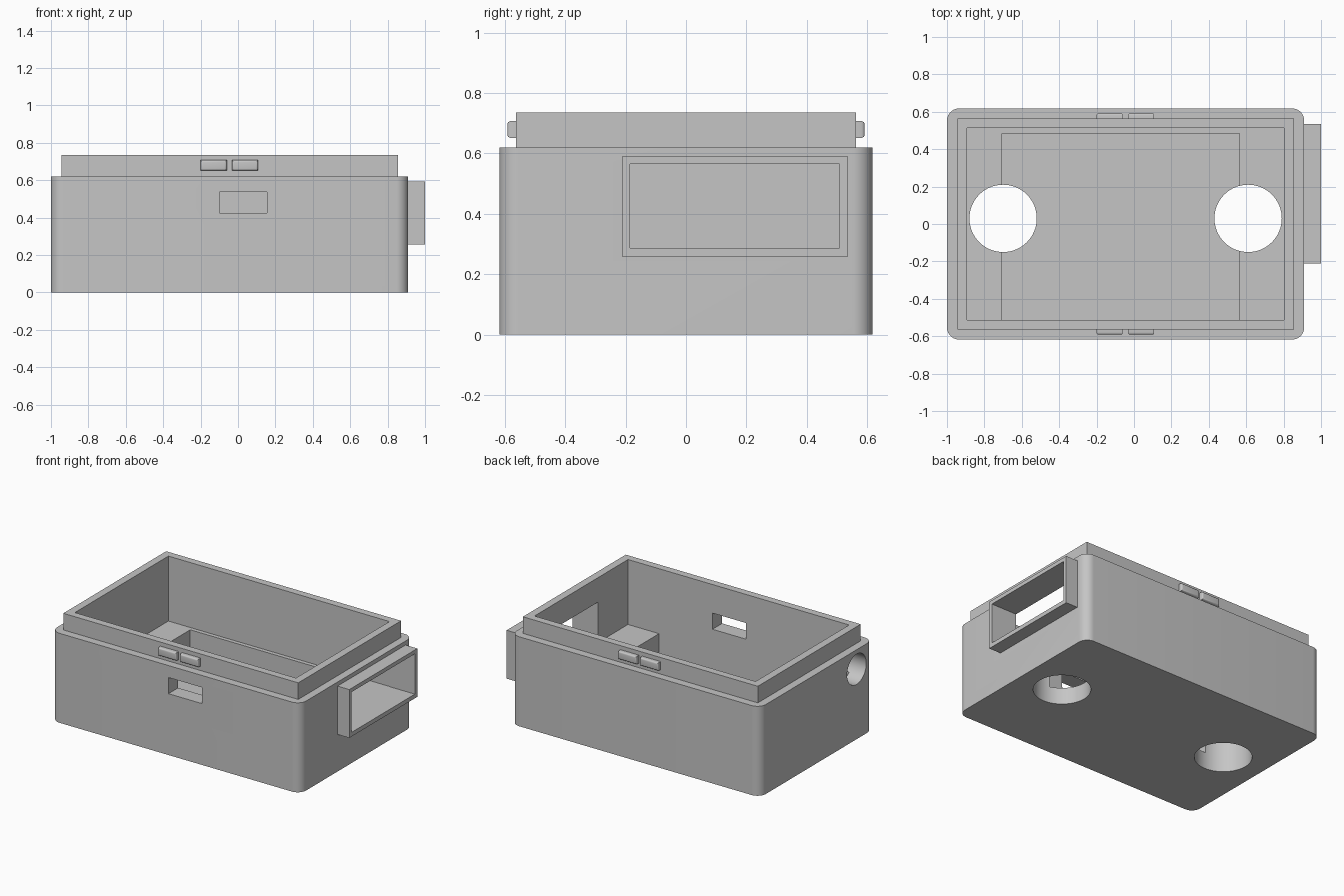
import bpy
import bmesh
from math import radians
from mathutils import Matrix, Vector

cube = bpy.data.objects.get("Cube")
if cube:
    bpy.data.objects.remove(cube, do_unlink=True)

grey = bpy.data.materials.new("plain grey")
grey.use_nodes = True
color = (0.56, 0.56, 0.56, 1)
grey.diffuse_color = color
grey.node_tree.nodes["Principled BSDF"].inputs["Base Color"].default_value = color


def finish(name, bm):
    mesh = bpy.data.meshes.new(name)
    bm.to_mesh(mesh)
    bm.free()
    mesh.materials.append(grey)
    obj = bpy.data.objects.new(name, mesh)
    bpy.context.collection.objects.link(obj)
    return obj


def box(name, low, high, bevel=0, segments=1, pick=None):
    """Box between two corners; pick chooses which edges are rounded."""
    low, high = Vector(low), Vector(high)
    size = high - low
    bm = bmesh.new()
    bmesh.ops.create_cube(bm, size=1, matrix=Matrix.Translation((low + high) / 2) @ Matrix.Diagonal((*size, 1)))
    if bevel:
        edges = [e for e in bm.edges if pick(e)]
        bmesh.ops.bevel(bm, geom=edges, offset=bevel, segments=segments, profile=0.5, affect='EDGES')
    return finish(name, bm)


def drill(name, centre, radius, depth, axis):
    bm = bmesh.new()
    turn = Matrix.Rotation(radians(90), 4, 'Y') if axis == 'X' else Matrix.Identity(4)
    bmesh.ops.create_cone(bm, cap_ends=True, segments=64, radius1=radius, radius2=radius,
                          depth=depth, matrix=Matrix.Translation(centre) @ turn)
    return finish(name, bm)


def activate(obj):
    bpy.ops.object.select_all(action='DESELECT')
    obj.select_set(True)
    bpy.context.view_layer.objects.active = obj


def cut(obj, cutters):
    activate(obj)
    for cutter in cutters:
        mod = obj.modifiers.new("cut", 'BOOLEAN')
        mod.operation = 'DIFFERENCE'
        mod.solver = 'EXACT'
        mod.object = cutter
        bpy.ops.object.modifier_apply(modifier=mod.name)


def is_upright(edge):
    a, b = (v.co for v in edge.verts)
    return abs(a.z - b.z) > 0.1


# Outer case and the raised lip that seats the lid
case = box("case_body", (-1, -0.618, 0), (0.91, 0.618, 0.62), 0.065, 10, is_upright)
lip = box("lid_lip", (-0.945, -0.563, 0.62), (0.856, 0.563, 0.735))

# Side window frame
frame = box("window_frame", (0.91, -0.21, 0.257), (1, 0.535, 0.592))

# Cutters: upper cavity, deep pocket between end ledges, and openings
cavity = box("cavity_cutter", (-0.892, -0.512, 0.285), (0.803, 0.512, 1))
pocket = box("pocket_cutter", (-0.705, -0.512, 0.115), (0.565, 0.484, 1))
window = box("window_cutter", (0.75, -0.185, 0.286), (1.1, 0.508, 0.565))
slot = box("slot_cutter", (-0.1, -0.8, 0.425), (0.155, -0.4, 0.537))
floor_holes = [drill("floor_hole_cutter", (x, 0.03, 0), 0.18, 1, 'Z') for x in (-0.7, 0.61)]
cable_hole = drill("cable_hole_cutter", (-0.95, -0.44, 0.485), 0.105, 0.3, 'X')

cut(case, [cavity, pocket, window, slot, cable_hole, *floor_holes])
cut(lip, [cavity])
cut(frame, [window])
for cutter in [cavity, pocket, window, slot, cable_hole, *floor_holes]:
    bpy.data.objects.remove(cutter, do_unlink=True)

activate(case)
bpy.ops.object.shade_smooth_by_angle(angle=radians(30))

# Pairs of rounded snap clips on the front and back of the lip
for side, label in ((-1, "front"), (1, "back")):
    for number, (x1, x2) in enumerate(((-0.2, -0.06), (-0.033, 0.108)), 1):
        near, far = sorted((side * 0.555, side * 0.592))
        clip = box(f"{label}_snap_clip_{number}", (x1, near, 0.651), (x2, far, 0.707), 0.012, 4,
                   lambda e: all(abs(v.co.y) > 0.58 for v in e.verts))
        activate(clip)
        bpy.ops.object.shade_smooth_by_angle(angle=radians(30))
